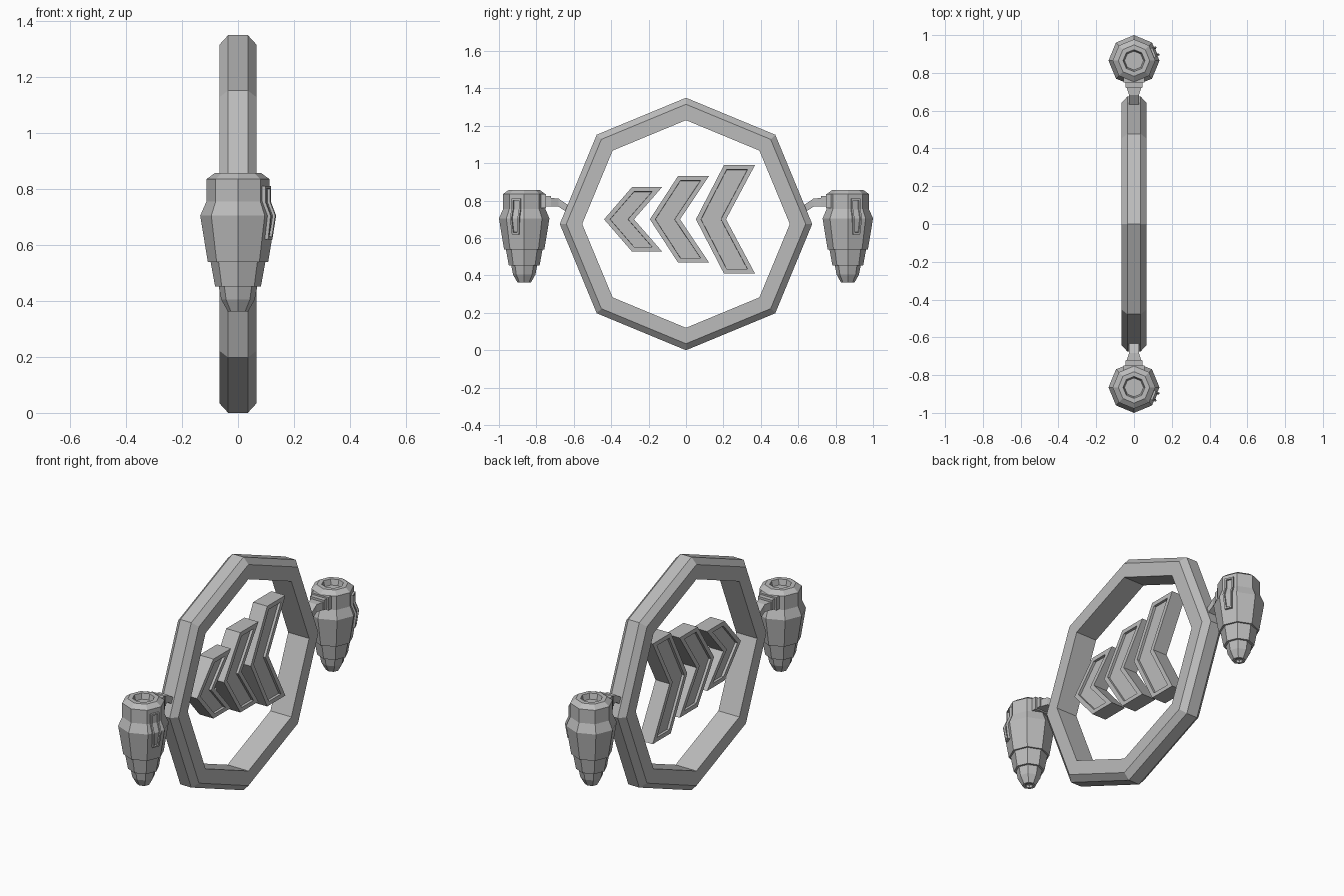
import bpy, bmesh, math
from mathutils import Vector

if "Cube" in bpy.data.objects:
    bpy.data.objects.remove(bpy.data.objects["Cube"])

grey = bpy.data.materials.new("light grey")
grey.diffuse_color = (0.5, 0.5, 0.5, 1)
grey.use_nodes = True
grey.node_tree.nodes["Principled BSDF"].inputs["Base Color"].default_value = grey.diffuse_color


def finish(name, bm):
    bmesh.ops.recalc_face_normals(bm, faces=bm.faces[:])
    me = bpy.data.meshes.new(name)
    bm.to_mesh(me)
    bm.free()
    me.materials.append(grey)
    ob = bpy.data.objects.new(name, me)
    bpy.context.collection.objects.link(ob)
    return ob


def loft(bm, sections, caps=True, closed=False):
    """Bridge equal-length point loops with quads."""
    rows = [[bm.verts.new(p) for p in s] for s in sections]
    n = len(rows[0])
    pairs = list(zip(rows, rows[1:]))
    if closed:
        pairs.append((rows[-1], rows[0]))
    for a, b in pairs:
        for i in range(n):
            j = (i + 1) % n
            bm.faces.new((a[i], a[j], b[j], b[i]))
    if caps and not closed:
        bm.faces.new(rows[0])
        bm.faces.new(rows[-1][::-1])
    return rows


def box(name, hx, y0, y1, z0, z1):
    bm = bmesh.new()
    loft(bm, [[(-hx, y, z0), (hx, y, z0), (hx, y, z1), (-hx, y, z1)] for y in (y0, y1)])
    return finish(name, bm)


# Octagonal ring frame with chamfered outer edges
def ring_frame():
    section = [(0.675, -0.035), (0.675, 0.035), (0.64, 0.067),
               (0.555, 0.067), (0.555, -0.067), (0.64, -0.067)]
    bm = bmesh.new()
    loft(bm, [[(x, r * math.cos(k * math.pi / 4), 0.675 + r * math.sin(k * math.pi / 4))
               for r, x in section] for k in range(8)], closed=True)
    finish("ring_frame", bm)


# Chevron with a recessed panel on both sides
def chevron(name, tip, back, notch, end, half_height):
    zc, hx = 0.70, 0.045
    outline = [(tip, zc), (back, zc + half_height), (end, zc + half_height),
               (notch, zc), (end, zc - half_height), (back, zc - half_height)]
    bm = bmesh.new()
    loft(bm, [[(x, y, z) for y, z in outline] for x in (-hx, hx)])
    bmesh.ops.recalc_face_normals(bm, faces=bm.faces[:])
    sides = [f for f in bm.faces if len(f.verts) == 6]
    bmesh.ops.inset_individual(bm, faces=sides, thickness=0.024, use_even_offset=True)
    bmesh.ops.inset_individual(bm, faces=sides, thickness=0.001, depth=-0.014,
                               use_even_offset=True)
    finish(name, bm)


# Eight-sided pod: hollow top, shoulder, stepped taper, small nozzle
def pod(label, s):
    profile = [(0.05, 0.825), (0.058, 0.857), (0.083, 0.857), (0.113, 0.835),
               (0.113, 0.755), (0.135, 0.705), (0.108, 0.54), (0.098, 0.54),
               (0.082, 0.452), (0.069, 0.452), (0.06, 0.405), (0.036, 0.362),
               (0.022, 0.362), (0.02, 0.375)]
    cy = 0.865 * s
    bm = bmesh.new()
    loft(bm, [[(r * math.cos(k * math.pi / 4), cy + r * math.sin(k * math.pi / 4), z)
               for k in range(8)] for r, z in profile])
    finish(label + "_pod", bm)

    # Raised slot cover following the shoulder on the outer right facet
    a = s * math.pi / 8
    out = Vector((math.cos(a), math.sin(a), 0))
    side = Vector((-math.sin(a), math.cos(a), 0))
    base = Vector((0, cy, 0))
    sections = []
    for r, z, w in [(0.113, 0.81, 0.026), (0.113, 0.755, 0.026),
                    (0.135, 0.705, 0.026), (0.122, 0.62, 0.02)]:
        d = r * math.cos(math.pi / 8)
        sections.append([base + out * (d + o) + side * (w * e) + Vector((0, 0, z))
                         for o, e in ((-0.01, -1), (0.012, -1), (0.012, 1), (-0.01, 1))])
    bm = bmesh.new()
    rows = loft(bm, sections)
    bmesh.ops.recalc_face_normals(bm, faces=bm.faces[:])
    outer = {v for row in rows for v in row[1:3]}
    front = [f for f in bm.faces if all(v in outer for v in f.verts)]
    bmesh.ops.inset_region(bm, faces=front, thickness=0.009, use_even_offset=True)
    bmesh.ops.inset_region(bm, faces=front, thickness=0.001, depth=-0.009,
                           use_even_offset=True)
    finish(label + "_slot_cover", bm)

    # Bracket on the pod
    box(label + "_bracket", 0.055, 0.80 * s, 0.748 * s, 0.76, 0.835)
    box(label + "_bracket_plate", 0.045, 0.75 * s, 0.722 * s, 0.768, 0.826)

    # Arm narrowing toward the ring and bending down into it
    path = [(0.74, 0.768, 0.814, 0.045), (0.683, 0.768, 0.812, 0.026),
            (0.615, 0.725, 0.765, 0.026)]
    bm = bmesh.new()
    loft(bm, [[(-w, y * s, z0), (w, y * s, z0), (w, y * s, z1), (-w, y * s, z1)]
              for y, z0, z1, w in path])
    finish(label + "_arm", bm)


ring_frame()
chevron("small_chevron", -0.438, -0.289, -0.278, -0.128, 0.172)
chevron("middle_chevron", -0.193, -0.043, -0.032, 0.123, 0.231)
chevron("large_chevron", 0.053, 0.203, 0.214, 0.369, 0.290)
pod("front", -1)
pod("back", 1)
